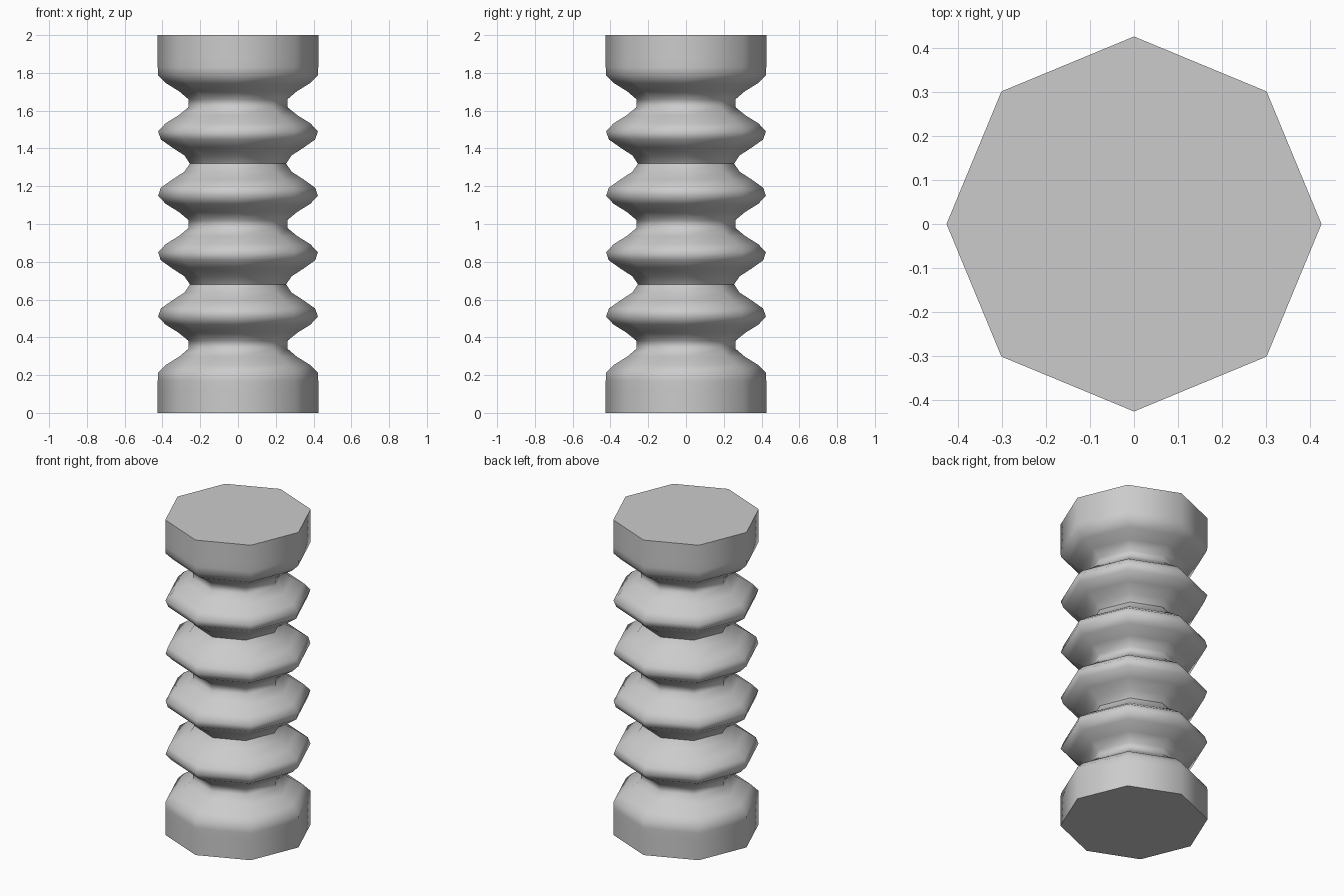
import bpy, bmesh
from math import cos, sin, pi, radians

if "Cube" in bpy.data.objects:
    bpy.data.objects.remove(bpy.data.objects["Cube"])

SIDES, OUTER, MEAN, DEPTH = 8, 0.425, 0.34, 0.085
PITCH, STEPS = 0.32, 47


def radius(z):
    # plain cuffs at both ends, five rounded grooves between
    d = abs(z - 1)
    return OUTER if d >= 0.8 else MEAN - DEPTH * cos(2 * pi * d / PITCH)


# bellows body: octagonal rings stacked along the wave profile
bm = bmesh.new()
rings = []
for i in range(STEPS + 1):
    z = 2 * i / STEPS
    r = radius(z)
    rings.append([bm.verts.new((r * cos(2 * pi * k / SIDES), r * sin(2 * pi * k / SIDES), z))
                  for k in range(SIDES)])
for a, b in zip(rings, rings[1:]):
    for k in range(SIDES):
        n = (k + 1) % SIDES
        bm.faces.new((a[k], a[n], b[n], b[k]))

# flat end caps
bm.faces.new(rings[0][::-1])
bm.faces.new(rings[-1])

mesh = bpy.data.meshes.new("bellows_tube")
bm.to_mesh(mesh)
bm.free()
body = bpy.data.objects.new("bellows_tube", mesh)
bpy.context.collection.objects.link(body)
bpy.context.view_layer.objects.active = body
body.select_set(True)
bpy.ops.object.shade_smooth_by_angle(angle=radians(60))
